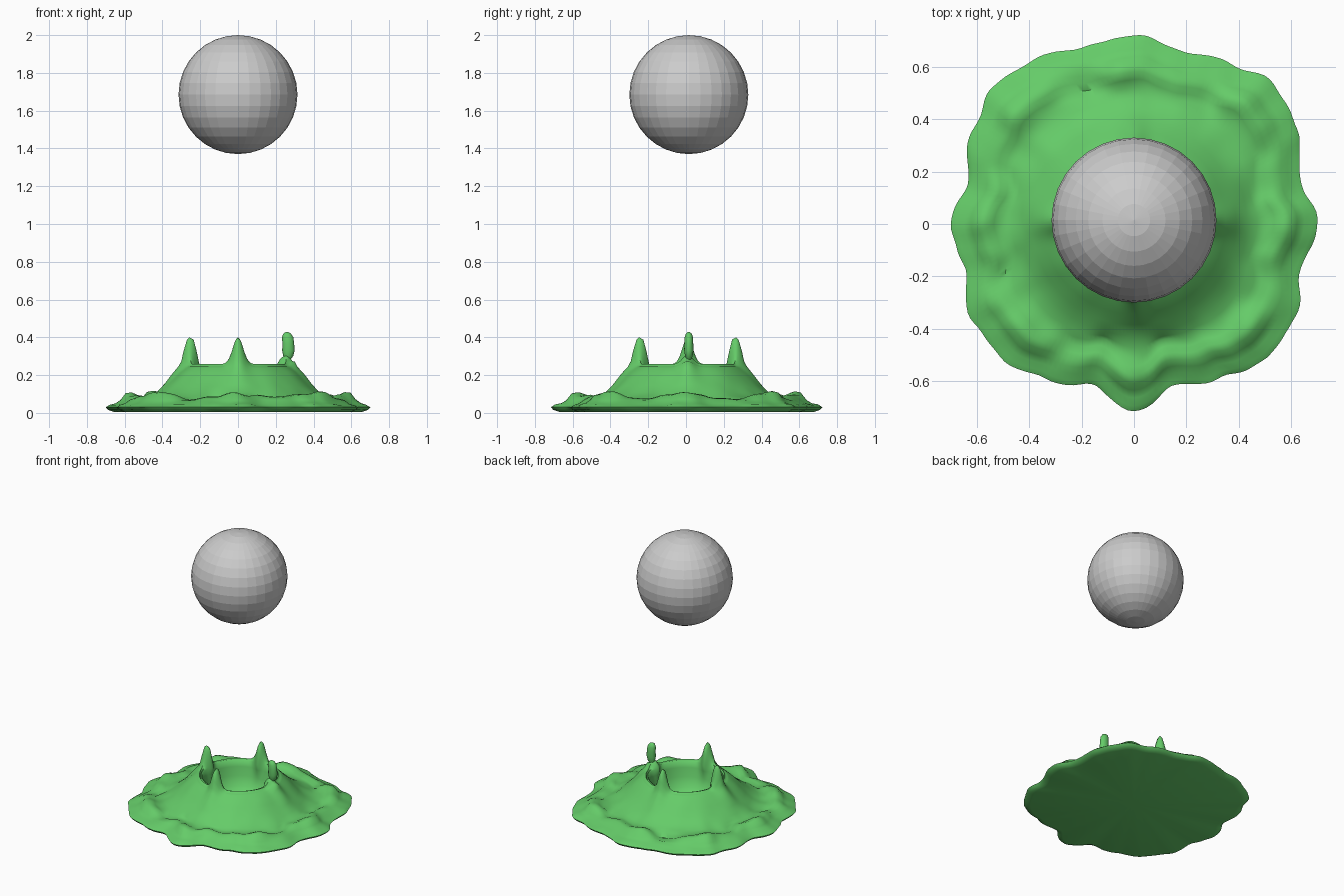
import bpy, bmesh, math
from mathutils import Vector, noise

if "Cube" in bpy.data.objects:
    bpy.data.objects.remove(bpy.data.objects["Cube"])

# Falling ball
bpy.ops.mesh.primitive_uv_sphere_add(segments=32, ring_count=16, radius=0.315,
                                     location=(0, 0.015, 1.685))
bpy.context.object.name = "falling_ball"

green = bpy.data.materials.new("green_liquid")
green.diffuse_color = (0.13, 0.6, 0.14, 1)
green.use_nodes = True
green.node_tree.nodes["Principled BSDF"].inputs["Base Color"].default_value = green.diffuse_color

# Puddle radius every 15 degrees, counter-clockwise from +x
OUTLINE = [.70, .655, .72, .755, .71, .685, .72, .70, .73, .75, .71, .655,
           .70, .67, .715, .72, .68, .635, .715, .635, .68, .72, .715, .66]
N = 192


def edge_radius(t):
    f = t / math.tau * 24
    i = int(f)
    u = f - i
    u = u * u * (3 - 2 * u)
    jag = noise.noise(Vector((math.cos(t) * 7, math.sin(t) * 7, 3)))
    return OUTLINE[i % 24] * (1 - u) + OUTLINE[(i + 1) % 24] * u + 0.014 * jag


def section(t):
    """Radial section: crater, crown rim, outer slope, puddle ridge, lip, underside."""
    R = edge_radius(t)
    quarter = math.pi / 2
    d = abs((t + quarter / 2) % quarter - quarter / 2)
    s = math.exp(-(d / 0.15) ** 2)                   # spike strength
    right = d < 0.7 and (t < 0.8 or t > math.tau - 0.8)
    top = 0.258 + (0.05 if right else 0.142) * s
    mid = 0.258 * 0.45 + top * 0.55
    crest = 0.092 + 0.016 * math.cos(8 * t)
    crest += 0.022 * noise.noise(Vector((math.cos(t) * 5, math.sin(t) * 5, 9)))
    k = R / 0.70
    return [
        (0.08, 0.05), (0.15, 0.055), (0.19, 0.085), (0.215, 0.15),
        (0.228 - 0.02 * s, 0.21), (0.238 - 0.035 * s, 0.25),
        (0.245 - 0.025 * s, mid - 0.005), (0.25 - 0.015 * s, top - 0.012),
        (0.257, top), (0.266 + 0.004 * s, top - 0.012),
        (0.273 + 0.016 * s, mid - 0.012), (0.285 + 0.015 * s, 0.238 + 0.035 * s),
        (0.315, 0.215 + 0.03 * s), (0.35, 0.18 + 0.025 * s),
        (0.39, 0.142 + 0.012 * s), (0.43, 0.11), (0.47 * k ** 0.5, 0.088),
        (0.505 * k, 0.078), (0.535 * k, crest - 0.012), (0.565 * k, crest),
        (0.595 * k, crest - 0.004), (0.622 * k, 0.068), (0.65 * k, 0.05),
        (0.68 * k, 0.042), (R, 0.03), (R - 0.012, 0.016), (R - 0.045, 0.005),
    ]


# Splash crown and puddle as one lofted surface
bm = bmesh.new()
rings = []
for i in range(N):
    t = i / N * math.tau
    ring = []
    for j, (r, z) in enumerate(section(t)):
        x, y = r * math.cos(t), r * math.sin(t)
        y += 0.015 * max(0, 1 - r / 0.6)
        if 11 < j < 24:
            z += 0.008 * noise.noise(Vector((x * 9, y * 9, 1)))
        ring.append(bm.verts.new((x, y, z)))
    rings.append(ring)
centre = bm.verts.new((0, 0.015, 0.048))
base = bm.verts.new((0, 0, 0.005))
for a, b in zip(rings, rings[1:] + rings[:1]):
    for j in range(len(a) - 1):
        bm.faces.new((a[j], a[j + 1], b[j + 1], b[j]))
    bm.faces.new((centre, a[0], b[0]))
    bm.faces.new((base, b[-1], a[-1]))
bmesh.ops.recalc_face_normals(bm, faces=bm.faces)
mesh = bpy.data.meshes.new("splash_crown")
bm.to_mesh(mesh)
bm.free()
splash = bpy.data.objects.new("splash_crown", mesh)
bpy.context.collection.objects.link(splash)

# Bulb-ended spike on the right of the crown
BULB = [(0.020, 0.27, 0.25), (0.018, 0.285, 0.262), (0.026, 0.30, 0.266),
        (0.033, 0.33, 0.267), (0.031, 0.37, 0.266), (0.030, 0.40, 0.263),
        (0.020, 0.42, 0.260), (0.006, 0.428, 0.258)]
bm = bmesh.new()
rings = [[bm.verts.new((cx + r * math.cos(k * math.tau / 16),
                        0.015 + 0.75 * r * math.sin(k * math.tau / 16), z))
          for k in range(16)] for r, z, cx in BULB]
for a, b in zip(rings, rings[1:]):
    for k in range(16):
        bm.faces.new((a[k], a[(k + 1) % 16], b[(k + 1) % 16], b[k]))
bm.faces.new(rings[0][::-1])
bm.faces.new(rings[-1])
mesh = bpy.data.meshes.new("splash_droplet")
bm.to_mesh(mesh)
bm.free()
drop = bpy.data.objects.new("splash_droplet", mesh)
bpy.context.collection.objects.link(drop)

# Smooth wet shading
for ob in (splash, drop):
    ob.data.materials.append(green)
    bpy.ops.object.select_all(action='DESELECT')
    ob.select_set(True)
    bpy.context.view_layer.objects.active = ob
    bpy.ops.object.shade_smooth_by_angle(angle=math.radians(60))
